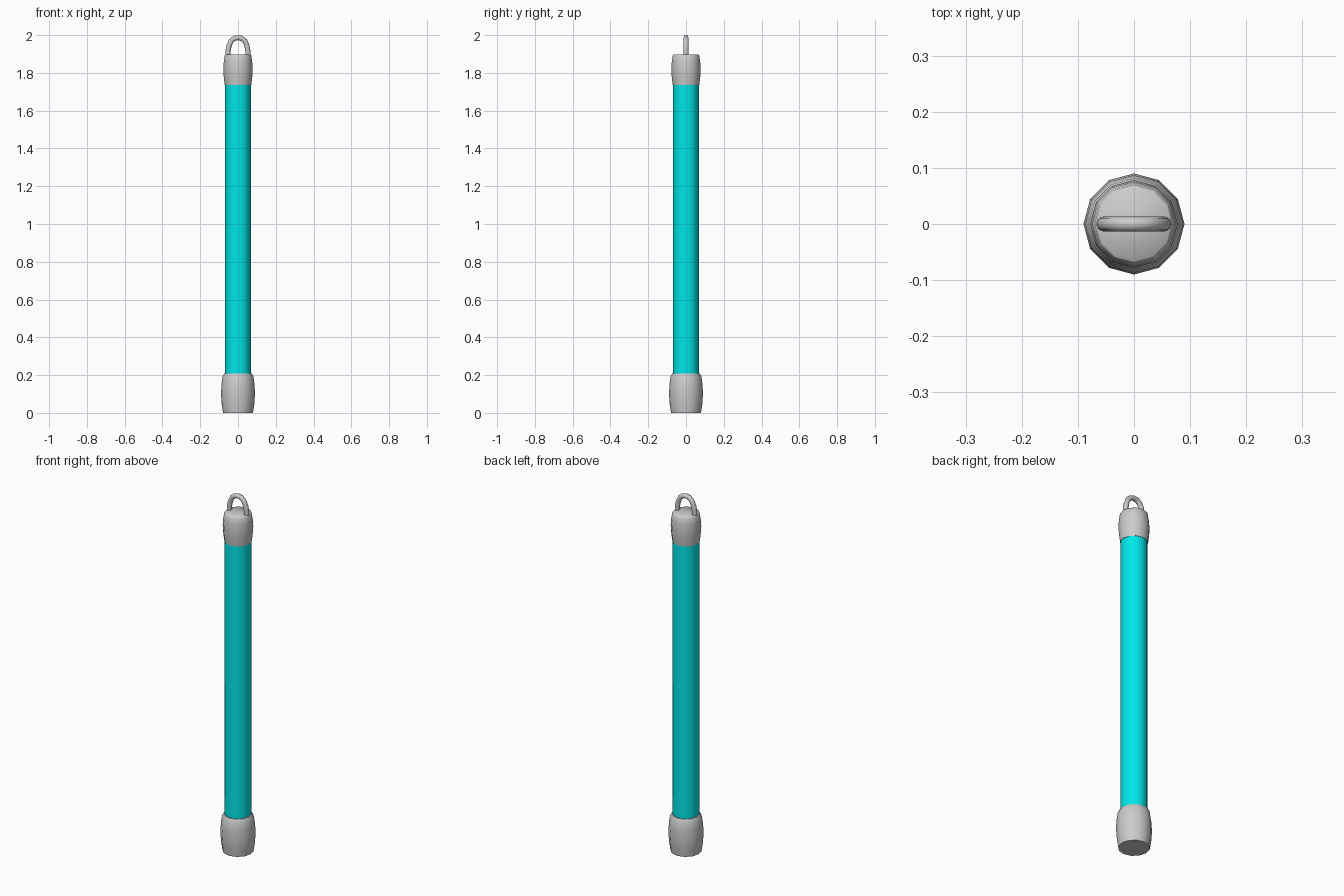
import bpy, bmesh, math

if "Cube" in bpy.data.objects:
    bpy.data.objects.remove(bpy.data.objects["Cube"])

SIDES = 12


def lathe(name, profile, angle=50):
    """Revolve (radius, z) points around z, closing both ends."""
    bm = bmesh.new()
    rings = []
    for r, z in profile:
        rings.append([bm.verts.new((r * math.cos(math.tau * i / SIDES),
                                    r * math.sin(math.tau * i / SIDES), z))
                      for i in range(SIDES)])
    for a, b in zip(rings, rings[1:]):
        for i in range(SIDES):
            j = (i + 1) % SIDES
            bm.faces.new((a[i], a[j], b[j], b[i]))
    bm.faces.new(rings[0][::-1])
    bm.faces.new(rings[-1])
    mesh = bpy.data.meshes.new(name)
    bm.to_mesh(mesh)
    bm.free()
    obj = bpy.data.objects.new(name, mesh)
    bpy.context.collection.objects.link(obj)
    smooth(obj, angle)
    return obj


def smooth(obj, angle):
    bpy.ops.object.select_all(action='DESELECT')
    obj.select_set(True)
    bpy.context.view_layer.objects.active = obj
    bpy.ops.object.shade_smooth_by_angle(angle=math.radians(angle))


# Glowing tube
tube = lathe("tube", [(0.068, 0.19), (0.068, 1.75)])
cyan = bpy.data.materials.new("cyan")
cyan.diffuse_color = (0.0, 0.8, 0.82, 1)
cyan.use_nodes = True
cyan.node_tree.nodes["Principled BSDF"].inputs["Base Color"].default_value = cyan.diffuse_color
tube.data.materials.append(cyan)

# Bulging end caps
lathe("bottom_cap", [(0.079, 0.0), (0.086, 0.045), (0.09, 0.10), (0.087, 0.155),
                     (0.081, 0.195), (0.073, 0.208)])
lathe("top_cap", [(0.070, 1.735), (0.075, 1.775), (0.078, 1.82), (0.075, 1.86),
                  (0.070, 1.893), (0.066, 1.897)])

# Hanging loop: half arch mirrored into a full path
half = [(0.054, 1.885), (0.053, 1.915), (0.047, 1.945), (0.036, 1.970), (0.019, 1.983)]
path = half + [(0, 1.987)] + [(-x, z) for x, z in reversed(half)]
curve = bpy.data.curves.new("hanging_loop", 'CURVE')
curve.dimensions = '3D'
curve.bevel_depth = 0.0135
curve.bevel_resolution = 2
curve.use_fill_caps = True
spline = curve.splines.new('POLY')
spline.points.add(len(path) - 1)
for p, (x, z) in zip(spline.points, path):
    p.co = (x, 0, z, 1)
loop = bpy.data.objects.new("hanging_loop", curve)
bpy.context.collection.objects.link(loop)
bpy.ops.object.select_all(action='DESELECT')
loop.select_set(True)
bpy.context.view_layer.objects.active = loop
bpy.ops.object.convert(target='MESH')
smooth(bpy.context.view_layer.objects.active, 50)
